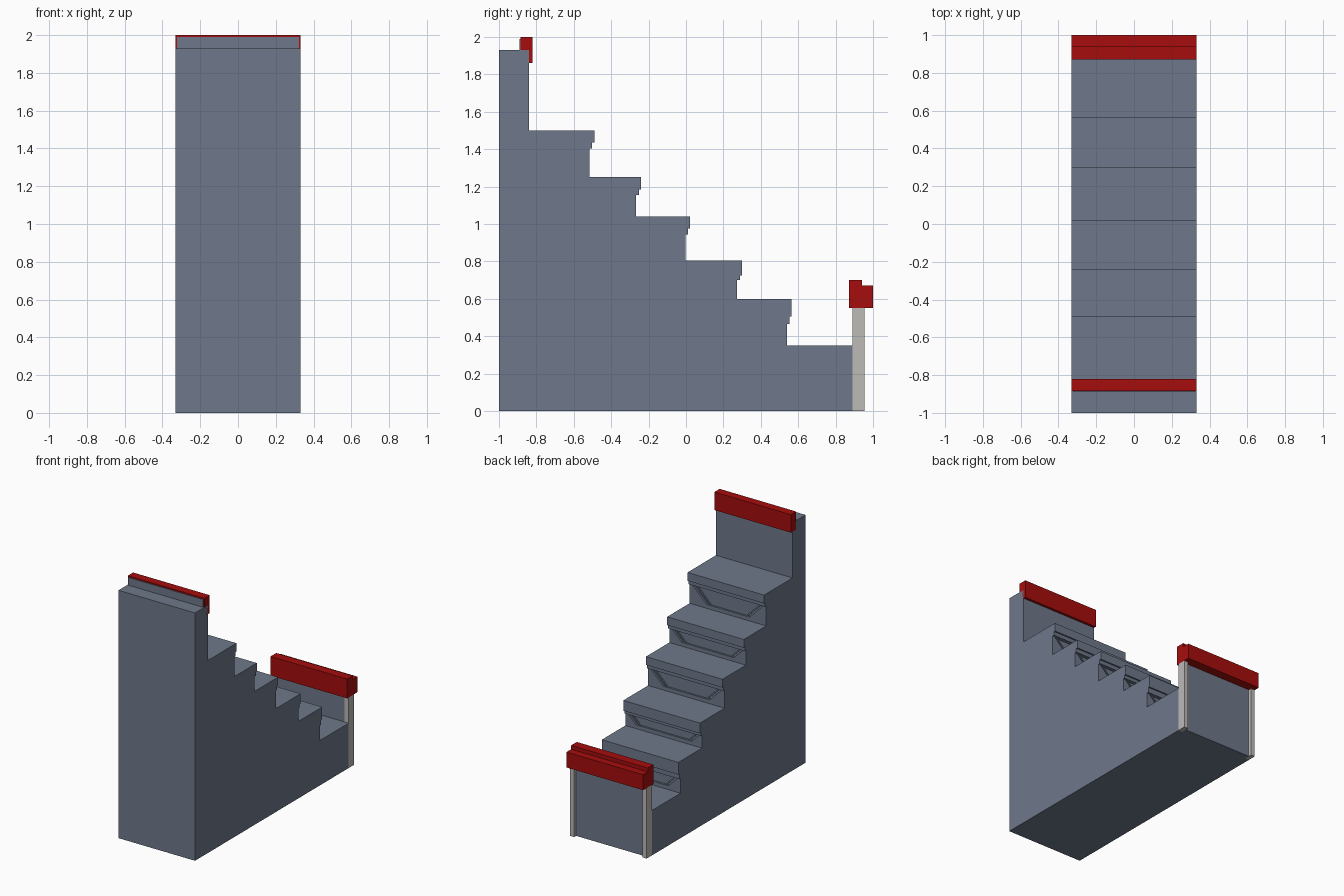
import bpy, bmesh

cube = bpy.data.objects.get("Cube")
if cube:
    bpy.data.objects.remove(cube, do_unlink=True)

HALF = 0.33  # half width of the staircase


def material(name, rgb):
    m = bpy.data.materials.new(name)
    m.use_nodes = True
    m.diffuse_color = (*rgb, 1)
    m.node_tree.nodes["Principled BSDF"].inputs["Base Color"].default_value = (*rgb, 1)
    return m


GREY = material("slate grey", (0.156, 0.190, 0.256))
RED = material("deep red", (0.380, 0.004, 0.004))
PALE = material("pale stone", (0.510, 0.495, 0.475))


def prism(name, points, depth, mat):
    """Extrude a polygon of 3D points along the depth vector."""
    bm = bmesh.new()
    face = bm.faces.new([bm.verts.new(p) for p in points])
    out = bmesh.ops.extrude_face_region(bm, geom=[face])
    verts = [v for v in out["geom"] if isinstance(v, bmesh.types.BMVert)]
    bmesh.ops.translate(bm, vec=depth, verts=verts)
    bmesh.ops.recalc_face_normals(bm, faces=bm.faces)
    mesh = bpy.data.meshes.new(name)
    bm.to_mesh(mesh)
    bm.free()
    mesh.materials.append(mat)
    ob = bpy.data.objects.new(name, mesh)
    bpy.context.collection.objects.link(ob)
    return ob


def side_profile(name, yz, mat, half=HALF):
    return prism(name, [(-half, y, z) for y, z in yz], (2 * half, 0, 0), mat)


def box(name, x0, x1, y0, y1, z0, z1, mat):
    return prism(name, [(x0, y0, z0), (x0, y1, z0), (x0, y1, z1), (x0, y0, z1)],
                 (x1 - x0, 0, 0), mat)


# Steps: tread height, nose y, nosing underside z, lip underside z, next tread z
STEPS = [
    (1.50, -0.490, 1.435, 1.405, 1.25),
    (1.25, -0.240, 1.185, 1.155, 1.04),
    (1.04, 0.022, 0.975, 0.945, 0.805),
    (0.805, 0.300, 0.725, 0.700, 0.60),
    (0.60, 0.565, 0.505, 0.465, 0.35),
]
LIP, RISER, RECESS = 0.012, 0.026, 0.040  # setbacks from the nose

# Stair body with stepped noses and a shallow recess in every riser
profile = [(-1, 0), (-1, 1.93), (-0.84, 1.93), (-0.84, 1.50)]
for top, nose, under, lip, floor in STEPS:
    sill = floor + 0.03
    profile += [(nose, top), (nose, under), (nose - LIP, under), (nose - LIP, lip),
                (nose - RECESS, lip), (nose - RECESS, sill),
                (nose - RISER, sill), (nose - RISER, floor)]
profile += [(0.89, 0.35), (0.89, 0)]
side_profile("stair_body", profile, GREY)

# Slanted corner fillers and a thin diagonal rib at both ends of each riser
for i, (top, nose, under, lip, floor) in enumerate(STEPS, 1):
    sill = floor + 0.03
    run = lip - sill
    for side, s in (("left", 1), ("right", -1)):
        back = nose - RECESS
        inner, outer = HALF - 0.02 - run, HALF - 0.02
        prism(f"riser_corner_{side}_{i}",
              [(s * inner, back, sill), (s * HALF, back, sill),
               (s * HALF, back, lip), (s * outer, back, lip)],
              (0, RECESS - RISER, 0), GREY)
        prism(f"riser_rib_{side}_{i}",
              [(s * (inner - 0.035), back, sill), (s * (inner - 0.02), back, sill),
               (s * (outer - 0.02), back, lip), (s * (outer - 0.035), back, lip)],
              (0, 0.009, 0), GREY)

# Capping bar on the tall wall, with a grey panel on its front
box("top_bar", -HALF, HALF, -0.885, -0.82, 1.86, 2.0, RED)
box("top_bar_panel", -0.322, 0.322, -0.89, -0.885, 1.93, 1.99, GREY)

# Low rail at the foot of the stairs with a stepped top
side_profile("foot_rail", [(0.872, 0.55), (1.0, 0.55), (1.0, 0.67),
                           (0.942, 0.67), (0.942, 0.70), (0.872, 0.70)], RED)

# Posts and the panel between them
for side, s in (("left", 1), ("right", -1)):
    xs = sorted((s * HALF, s * (HALF - 0.035)))
    box(f"rail_post_{side}", xs[0], xs[1], 0.89, 0.955, 0, 0.55, PALE)
box("rail_panel", -HALF + 0.035, HALF - 0.035, 0.89, 0.93, 0, 0.55, GREY)
